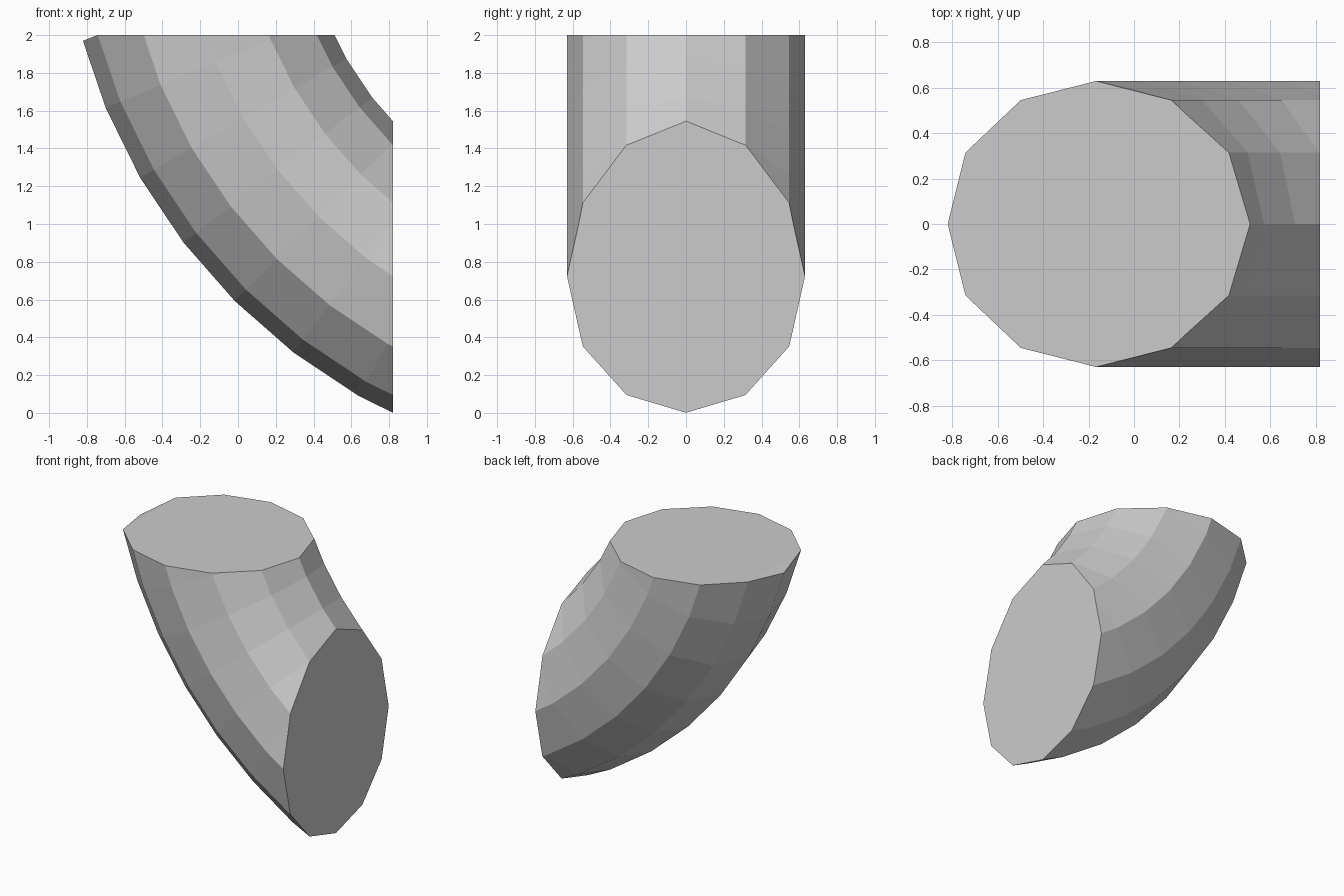
import bpy, bmesh, math
from mathutils import Vector

if "Cube" in bpy.data.objects:
    bpy.data.objects.remove(bpy.data.objects["Cube"])

CENTRE = Vector((2.21, 0, 2.82))   # centre of the bend
BEND_R, TUBE_R, SIDES, STEPS = 2.52, 0.63, 12, 12

bm = bmesh.new()

# Twelve-sided tube section, swept through a quarter turn
ring = []
for i in range(SIDES):
    a = 2 * math.pi * i / SIDES
    ring.append(bm.verts.new(CENTRE + Vector((-BEND_R - TUBE_R * math.cos(a),
                                              TUBE_R * math.sin(a), 0))))
edges = [bm.edges.new((ring[i], ring[(i + 1) % SIDES])) for i in range(SIDES)]
bmesh.ops.spin(bm, geom=ring + edges, cent=CENTRE, axis=(0, -1, 0),
               angle=math.pi / 2, steps=STEPS)


def slice_flat(point, normal):
    """Cut away everything beyond a plane and cap the opening."""
    geom = bm.verts[:] + bm.edges[:] + bm.faces[:]
    bmesh.ops.bisect_plane(bm, geom=geom, dist=1e-5, plane_co=point,
                           plane_no=Vector(normal).normalized(), clear_outer=True)
    border = [e for e in bm.edges if e.is_boundary
              and all(abs((v.co - Vector(point)).dot(Vector(normal))) < 1e-4
                      for v in e.verts)]
    bmesh.ops.edgeloop_fill(bm, edges=border)


# Flat top, flat side, and the small clipped corner at the outer top edge
slice_flat((0, 0, 2), (0, 0, 1))
slice_flat((0.82, 0, 0), (1, 0, 0))
slice_flat((-0.825, 0, 1.968), (-0.032, 0, 0.08))

bmesh.ops.recalc_face_normals(bm, faces=bm.faces[:])
mesh = bpy.data.meshes.new("pipe_bend")
bm.to_mesh(mesh)
bm.free()
bpy.context.collection.objects.link(bpy.data.objects.new("pipe_bend", mesh))
